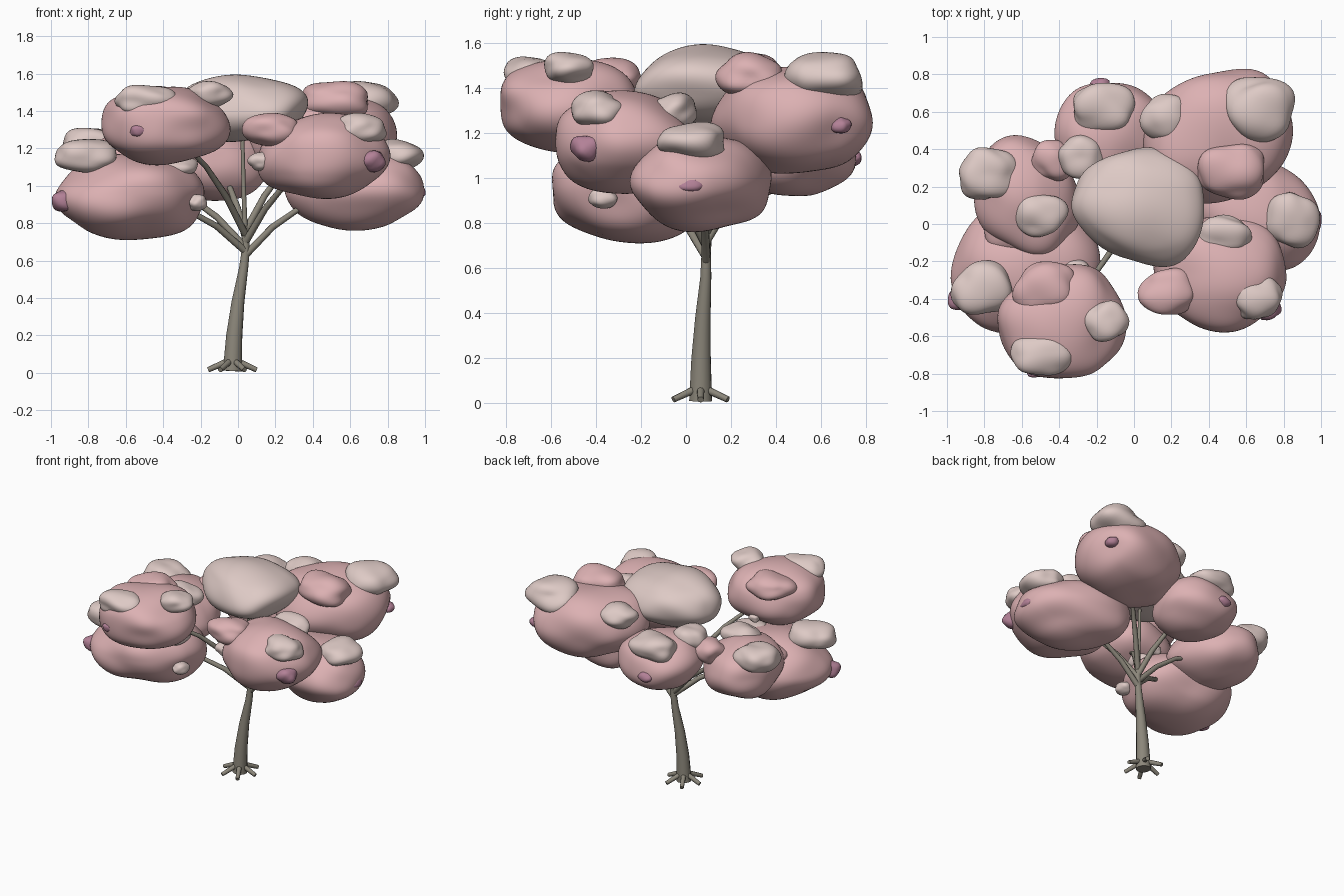
import bpy, bmesh, math
from mathutils import Vector, noise


def material(name, rgb):
    m = bpy.data.materials.new(name)
    m.diffuse_color = (*rgb, 1)
    return m


BARK = material("bark", (0.26, 0.24, 0.195))
PINK = material("pink", (0.72, 0.44, 0.45))
PALE = material("pale", (0.73, 0.59, 0.56))
PLUM = material("plum", (0.45, 0.22, 0.31))


def blob(name, c, r, mat, sub=4, amp=0.13, freq=1.2, shear=0.0, taper=0.0, full=0.05):
    """Lumpy ellipsoid whose bounds are fitted to centre c and half sizes r."""
    bm = bmesh.new()
    bmesh.ops.create_icosphere(bm, subdivisions=sub, radius=1)
    seed = Vector(c) * 7.3
    for v in bm.verts:
        v.co *= 1 + amp * noise.noise(v.co * freq + seed)
        v.co.y = v.co.y * (1 + taper * v.co.x) + shear * v.co.x
    for i in range(3):
        lo = min(v.co[i] for v in bm.verts)
        hi = max(v.co[i] for v in bm.verts)
        for v in bm.verts:
            t = 2 * (v.co[i] - lo) / (hi - lo) - 1
            v.co[i] = t * (1 + full * (1 - t * t)) * r[i]
    for f in bm.faces:
        f.smooth = True
    me = bpy.data.meshes.new(name)
    bm.to_mesh(me)
    bm.free()
    me.materials.append(mat)
    ob = bpy.data.objects.new(name, me)
    ob.location = c
    bpy.context.collection.objects.link(ob)


def limb(name, pts, radii, sides=10):
    """Tapered round limb swept through the points."""
    pts = [Vector(p) for p in pts]
    bm = bmesh.new()
    rings = []
    for i, p in enumerate(pts):
        d = (pts[min(i + 1, len(pts) - 1)] - pts[max(i - 1, 0)]).normalized()
        u = d.cross(Vector((0.31, 0.95, 0.05))).normalized()
        w = d.cross(u)
        rings.append([bm.verts.new(p + radii[i] * (u * math.cos(a) + w * math.sin(a)))
                      for a in (2 * math.pi * k / sides for k in range(sides))])
    for a, b in zip(rings, rings[1:]):
        for k in range(sides):
            n = (k + 1) % sides
            bm.faces.new((a[k], a[n], b[n], b[k])).smooth = True
    bm.faces.new(rings[0][::-1])
    bm.faces.new(rings[-1])
    bmesh.ops.recalc_face_normals(bm, faces=bm.faces[:])
    me = bpy.data.meshes.new(name)
    bm.to_mesh(me)
    bm.free()
    me.materials.append(BARK)
    bpy.context.collection.objects.link(bpy.data.objects.new(name, me))


# Trunk and roots
limb("trunk", [(-0.03, 0.065, 0.01), (-0.02, 0.067, 0.2), (0.0, 0.075, 0.38),
               (0.03, 0.088, 0.56), (0.042, 0.09, 0.66), (0.04, 0.09, 0.78)],
     [0.052, 0.044, 0.035, 0.025, 0.022, 0.018], 12)
for k in range(6):
    a = 2 * math.pi * k / 6
    dx, dy = math.cos(a), math.sin(a)
    limb("root", [(-0.03 + 0.02 * dx, 0.065 + 0.02 * dy, 0.065),
                  (-0.03 + 0.13 * dx, 0.065 + 0.14 * dy, 0.016)], [0.018, 0.014], 8)

# Main foliage clumps: centre, half sizes, fork height of the branch, shear, taper
CLUMPS = {
    "front_left": ((-0.385, -0.52, 1.32), (0.345, 0.305, 0.21), 0.74, 0, 0.1),
    "left": ((-0.58, -0.24, 0.94), (0.40, 0.355, 0.23), 0.65, 0, 0),
    "back_left": ((-0.57, 0.15, 1.07), (0.285, 0.325, 0.21), 0.67, -0.15, 0),
    "back": ((-0.13, 0.49, 1.12), (0.295, 0.265, 0.20), 0.72, 0, 0),
    "back_right": ((0.45, 0.47, 1.26), (0.40, 0.36, 0.24), 0.76, 0.08, 0.05),
    "right": ((0.62, 0.065, 0.98), (0.375, 0.315, 0.22), 0.63, -0.35, 0),
    "front_right": ((0.46, -0.27, 1.16), (0.355, 0.31, 0.23), 0.70, 0, 0),
}
for name, (c, r, z, shear, taper) in CLUMPS.items():
    blob(name + "_foliage", c, r, PINK, 5, shear=shear, taper=taper)
    start, end = Vector((0.04, 0.09, z)), Vector(c) - Vector((0, 0, 0.05))
    pts = [start.lerp(end, t) + Vector((0, 0, 0.4 * t * (1 - t)))
           for t in (0, 0.25, 0.5, 0.75, 1)]
    limb(name + "_branch", pts, [0.02, 0.018, 0.015, 0.012, 0.009])

# Pale crown on top with its own branch
blob("crown_foliage", (0.02, 0.09, 1.415), (0.355, 0.32, 0.18), PALE, 5,
     shear=-0.1, taper=0.25)
limb("crown_branch", [(0.04, 0.09, 0.7), (0.03, 0.09, 1.0), (0.02, 0.09, 1.4)],
     [0.016, 0.012, 0.01])

# Pale tufts
for c, r in [
    ((-0.49, -0.70, 1.455), (0.17, 0.11, 0.085)), ((-0.15, -0.52, 1.485), (0.125, 0.11, 0.075)),
    ((-0.815, -0.34, 1.16), (0.165, 0.145, 0.09)), ((-0.22, -0.37, 0.91), (0.055, 0.065, 0.045)),
    ((-0.335, -0.30, 1.10), (0.12, 0.11, 0.055)), ((-0.77, 0.27, 1.215), (0.165, 0.14, 0.095)),
    ((-0.50, 0.05, 1.23), (0.15, 0.12, 0.08)), ((-0.16, 0.62, 1.27), (0.165, 0.135, 0.095)),
    ((-0.28, 0.36, 1.27), (0.13, 0.12, 0.085)), ((0.67, 0.61, 1.45), (0.19, 0.175, 0.11)),
    ((0.17, 0.57, 1.40), (0.14, 0.125, 0.085)), ((0.845, 0.02, 1.165), (0.15, 0.15, 0.085)),
    ((0.65, -0.39, 1.305), (0.145, 0.12, 0.085)), ((0.48, -0.05, 1.30), (0.15, 0.10, 0.08)),
    ((0.12, -0.33, 1.13), (0.07, 0.06, 0.05)), ((-0.40, -0.25, 1.22), (0.04, 0.04, 0.03)),
]:
    blob("pale_tuft", c, r, PALE, 4, 0.26, 1.0)

# Pink tufts
for c, r in [
    ((-0.48, -0.34, 1.45), (0.17, 0.14, 0.085)), ((-0.59, -0.05, 1.10), (0.21, 0.12, 0.09)),
    ((-0.43, 0.34, 1.21), (0.12, 0.11, 0.085)), ((0.51, 0.28, 1.46), (0.185, 0.15, 0.1)),
    ((0.17, -0.36, 1.30), (0.15, 0.125, 0.09)),
]:
    blob("pink_tuft", c, r, PINK, 4, 0.26, 1.0)

# Small plum buds
for c, r in [
    ((-0.53, -0.78, 1.295), (0.05, 0.04, 0.035)), ((-0.93, -0.40, 0.92), (0.065, 0.06, 0.058)),
    ((-0.18, 0.735, 1.09), (0.055, 0.045, 0.04)), ((0.77, 0.69, 1.235), (0.05, 0.045, 0.036)),
    ((0.968, 0.02, 0.965), (0.035, 0.065, 0.036)), ((0.71, -0.44, 1.13), (0.08, 0.075, 0.058)),
]:
    blob("plum_bud", c, r, PLUM, 3, 0.26, 1.0)
